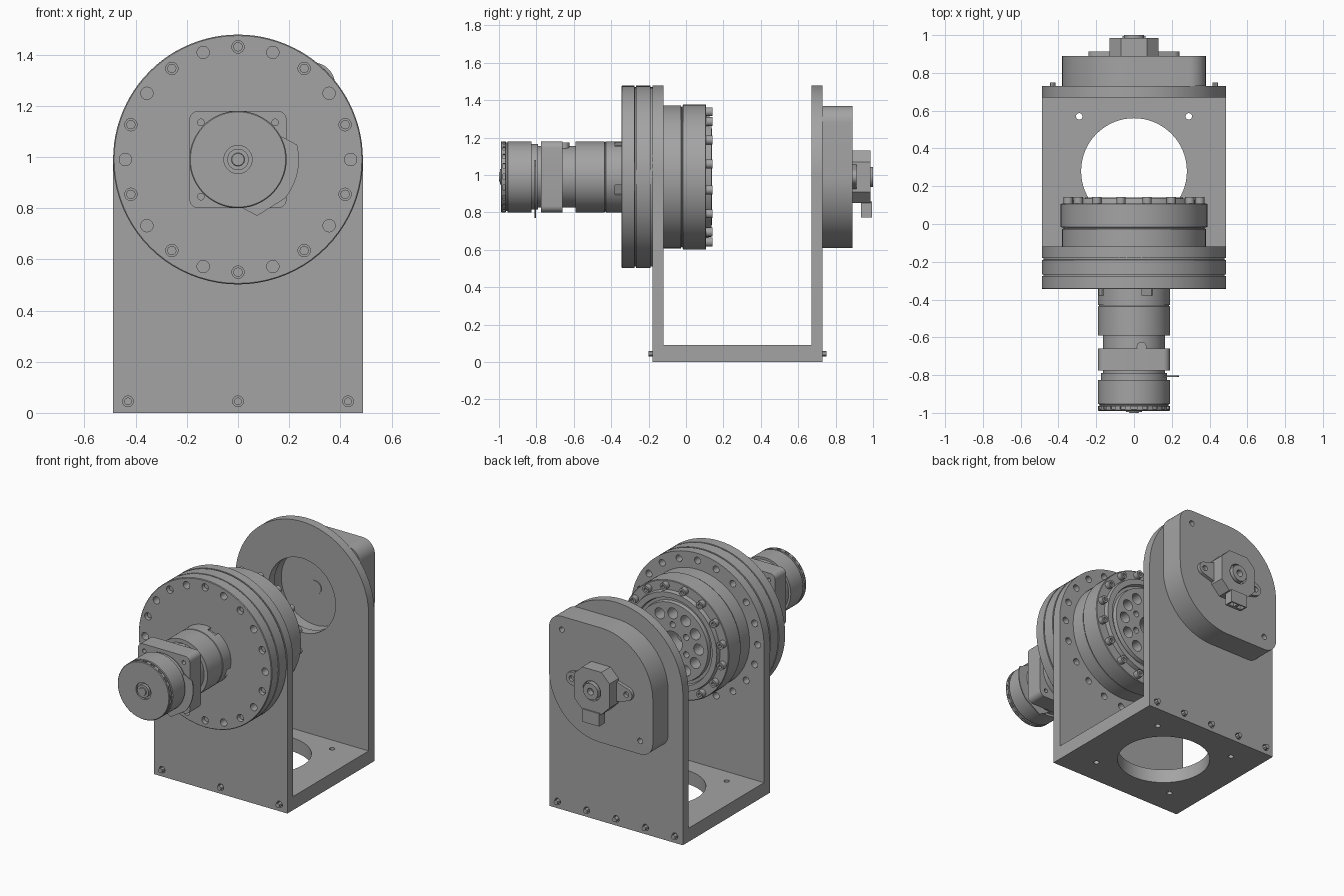
import bpy, bmesh, math
from mathutils import Vector, Matrix

cube = bpy.data.objects.get("Cube")
if cube:
    bpy.data.objects.remove(cube)

grey = bpy.data.materials.new("machined_grey")
grey.use_nodes = True
GREY = (0.37, 0.37, 0.37, 1)
grey.diffuse_color = GREY
grey.node_tree.nodes["Principled BSDF"].inputs["Base Color"].default_value = GREY

AXIS = 0.99   # height of the shared rotation axis
RIM = 0.488   # rim radius and half width of the bracket


def cyl(bm, r, a, b, segs=24):
    a, b = Vector(a), Vector(b)
    turn = (b - a).to_track_quat('Z', 'Y').to_matrix().to_4x4()
    bmesh.ops.create_cone(bm, cap_ends=True, segments=segs, radius1=r, radius2=r,
                          depth=(b - a).length,
                          matrix=Matrix.Translation((a + b) / 2) @ turn)


def ycyl(bm, r, x, z, y0, y1, segs=24):
    cyl(bm, r, (x, y0, AXIS + z), (x, y1, AXIS + z), segs)


def box(bm, x, y, z, sx, sy, sz, roll=0):
    # box placed around the axis, rolled about it
    m = (Matrix.Translation((0, 0, AXIS)) @ Matrix.Rotation(roll, 4, 'Y')
         @ Matrix.Translation((x, y, z)) @ Matrix.Diagonal((sx, sy, sz, 1)))
    bmesh.ops.create_cube(bm, size=1, matrix=m)


def prism(bm, outline, y0, y1):
    rings = [[bm.verts.new((x, y, AXIS + z)) for x, z in outline] for y in (y0, y1)]
    skin(bm, rings)


def lathe(bm, profile, segs=80):
    rings = []
    for y, r in profile:
        angles = [2 * math.pi * i / segs for i in range(segs)]
        rings.append([bm.verts.new((r * math.cos(t), y, AXIS + r * math.sin(t))) for t in angles])
    skin(bm, rings)


def skin(bm, rings):
    n = len(rings[0])
    for p, q in zip(rings, rings[1:]):
        for i in range(n):
            bm.faces.new((p[i], p[(i + 1) % n], q[(i + 1) % n], q[i]))
    bm.faces.new(rings[0])
    bm.faces.new(rings[-1])


def arc(cx, cz, r, a0, a1, n=12):
    angles = [math.radians(a0 + (a1 - a0) * i / n) for i in range(n + 1)]
    return [(cx + r * math.cos(t), cz + r * math.sin(t)) for t in angles]


def ring(n, r, offset=0):
    return [(r * math.cos(t), r * math.sin(t), t) for t in
            (math.radians(offset) + 2 * math.pi * i / n for i in range(n))]


def to_object(name, bm):
    bmesh.ops.recalc_face_normals(bm, faces=bm.faces)
    mesh = bpy.data.meshes.new(name)
    bm.to_mesh(mesh)
    bm.free()
    ob = bpy.data.objects.new(name, mesh)
    bpy.context.collection.objects.link(ob)
    return ob


def finish(name, bm, holes=None):
    ob = to_object(name, bm)
    ob.data.materials.append(grey)
    bpy.ops.object.select_all(action='DESELECT')
    ob.select_set(True)
    bpy.context.view_layer.objects.active = ob
    if holes:
        cutter = to_object("cutter", holes)
        cutter.hide_render = True
        mod = ob.modifiers.new("holes", 'BOOLEAN')
        mod.operation, mod.solver, mod.object = 'DIFFERENCE', 'EXACT', cutter
        bpy.ops.object.modifier_apply(modifier=mod.name)
        bpy.data.objects.remove(cutter)
    bpy.ops.object.shade_smooth_by_angle(angle=math.radians(30))
    return ob


# Bracket: two arched plates on a drilled base
arch = [(-RIM, -AXIS), (RIM, -AXIS)] + arc(0, 0, RIM, 0, 180, 48)
bolts = bmesh.new()
for name, y0, y1, count, face in (("front_plate", -0.18, -0.12, 3, -0.18),
                                  ("back_plate", 0.67, 0.73, 5, 0.73)):
    bm, holes = bmesh.new(), bmesh.new()
    prism(bm, arch, y0, y1)
    for i in range(count):
        x = -0.43 + 0.86 * i / (count - 1)
        ycyl(holes, 0.021, x, 0.045 - AXIS, face - 0.03, face + 0.03)
        ycyl(bolts, 0.015, x, 0.045 - AXIS, face - 0.02, face + 0.02, 12)
    if name == "front_plate":
        for x, z, t in ring(20, 0.44):
            ycyl(holes, 0.022, x, z, y0 - 0.02, y1 + 0.02)
    else:
        ycyl(holes, 0.245, 0, 0, y0 - 0.02, y1 + 0.02, 64)
    finish(name, bm, holes)
finish("bracket_bolts", bolts)

bm, holes = bmesh.new(), bmesh.new()
box(bm, 0, 0.275, 0.045 - AXIS, 2 * RIM, 0.79, 0.09)
cyl(holes, 0.28, (0, 0.28, -0.1), (0, 0.28, 0.2), 64)
for x in (-0.29, 0.29):
    for y in (-0.01, 0.57):
        cyl(holes, 0.017, (x, y, -0.1), (x, y, 0.2))
finish("base_plate", bm, holes)

# Front flange with a ring of bolt holes
bm, holes, screws = bmesh.new(), bmesh.new(), bmesh.new()
lathe(bm, [(-0.345, RIM - 0.004), (-0.341, RIM), (-0.275, RIM), (-0.274, 0.48), (-0.268, 0.48),
           (-0.267, RIM), (-0.19, RIM), (-0.189, 0.48), (-0.18, 0.48)])
for i, (x, z, t) in enumerate(ring(20, 0.44)):
    ycyl(holes, 0.024, x, z, -0.4, -0.29)
    if i % 2:
        ycyl(screws, 0.018, x, z, -0.325, -0.28, 16)
finish("front_flange", bm, holes)
finish("flange_screws", screws)

# Gear unit between the plates, with drilled output face
bm, holes, screws = bmesh.new(), bmesh.new(), bmesh.new()
lathe(bm, [(-0.121, 0.382), (-0.026, 0.382), (-0.025, 0.374), (-0.018, 0.374), (-0.017, 0.388),
           (0.105, 0.388), (0.108, 0.384), (0.108, 0.325), (0.135, 0.32), (0.135, 0.285),
           (0.115, 0.28), (0.115, 0.262), (0.14, 0.258)])
ycyl(holes, 0.07, 0, 0, 0.0, 0.2, 32)
for x, z, t in ring(12, 0.19):
    ycyl(holes, 0.036, x, z, 0.04, 0.2)
for x, z, t in ring(6, 0.115, 30):
    ycyl(holes, 0.02, x, z, 0.06, 0.2)
for x, z, t in ring(16, 0.355, 11.25):
    ycyl(screws, 0.024, x, z, 0.1, 0.142)
finish("gear_unit", bm, holes)
sockets = bmesh.new()
for x, z, t in ring(16, 0.355, 11.25):
    ycyl(sockets, 0.012, x, z, 0.125, 0.16, 6)
finish("gear_screws", screws, sockets)

# Motor: gearhead, square mount, end cap
bm, holes = bmesh.new(), bmesh.new()
lathe(bm, [(-0.34, 0.19), (-0.428, 0.19), (-0.43, 0.186), (-0.434, 0.186), (-0.436, 0.19),
           (-0.59, 0.19), (-0.59, 0.165), (-0.79, 0.165), (-0.79, 0.175), (-0.83, 0.175)])
for x, z, t in ring(4, 0.19, 22):
    box(holes, 0.19, -0.362, 0, 0.04, 0.035, 0.06, t)
finish("gearhead", bm, holes)

bm, holes = bmesh.new(), bmesh.new()
square = []
for i, (sx, sz) in enumerate(((1, 1), (-1, 1), (-1, -1), (1, -1))):
    square += arc(sx * 0.155, sz * 0.155, 0.035, 90 * i, 90 * i + 90, 6)
    ycyl(holes, 0.013, sx * 0.145, sz * 0.145, -0.8, -0.6, 16)
prism(bm, square, -0.775, -0.66)
finish("motor_mount", bm, holes)

bm = bmesh.new()
cyl(bm, 0.026, (0.04, -0.65, AXIS + 0.1), (0.04, -0.65, AXIS + 0.185), 20)
finish("cable_port", bm)

bm = bmesh.new()
prism(bm, [(-0.02, -0.17), (0.075, -0.22)] + arc(0, 0, 0.238, -40, 14) + [(0.17, 0.09)], -0.81, -0.803)
finish("circuit_board", bm)

bm, holes = bmesh.new(), bmesh.new()
lathe(bm, [(-0.825, 0.19), (-0.953, 0.19), (-0.955, 0.183), (-0.962, 0.183), (-0.964, 0.19),
           (-0.986, 0.19), (-0.99, 0.186)])
ycyl(holes, 0.055, 0, 0, -1.05, -0.975, 40)
for x, z, t in ring(20, 0.19):
    box(holes, 0.19, -0.973, 0, 0.02, 0.012, 0.03, t)
finish("motor_cap", bm, holes)

bm = bmesh.new()
lathe(bm, [(-0.97, 0.042), (-0.995, 0.042), (-0.995, 0.026), (-1.0, 0.024)], 32)
finish("motor_hub", bm)

# Rear cover: round housing with two screw corners
bm, holes = bmesh.new(), bmesh.new()
outline = []
for a in (0, 180):
    s = 1 if a == 0 else -1
    outline += arc(s * 0.29, s * 0.29, 0.09, a, a + 90, 8) + arc(0, 0, 0.38, a + 90, a + 180, 28)
    ycyl(holes, 0.018, s * 0.287, s * 0.292, 0.82, 0.95)
prism(bm, outline, 0.73, 0.89)
ycyl(holes, 0.25, 0, 0, 0.7, 0.81, 64)
ycyl(holes, 0.045, 0, 0, 0.805, 0.95)
for x in (-0.2, -0.145):
    ycyl(holes, 0.013, x, 0, 0.805, 0.86, 12)
finish("rear_cover", bm, holes)

# Encoder on the rear cover
bm, holes = bmesh.new(), bmesh.new()
prism(bm, arc(0.2, 0, 0.042, -70, 70) + arc(0, 0, 0.1, 70, 110, 6)
      + arc(-0.2, 0, 0.042, 110, 250) + arc(0, 0, 0.1, 250, 290, 6), 0.888, 0.912)
for x in (-0.2, 0.2):
    ycyl(holes, 0.018, x, 0, 0.85, 0.95)
finish("encoder_ears", bm, holes)

bm, holes = bmesh.new(), bmesh.new()
prism(bm, [(sx * x, sz * z) for sx, sz, order in ((1, 1, 1), (-1, 1, -1), (-1, -1, 1), (1, -1, -1))
           for x, z in [(0.13, 0.08), (0.07, 0.14)][::order]], 0.89, 0.986)
ycyl(holes, 0.065, 0, 0, 0.96, 1.05, 32)
finish("encoder_body", bm, holes)

bm, holes = bmesh.new(), bmesh.new()
ycyl(bm, 0.054, 0, 0, 0.93, 1.0, 32)
ycyl(holes, 0.022, 0, 0, 0.96, 1.05)
finish("encoder_hub", bm, holes)

bm, holes = bmesh.new(), bmesh.new()
box(bm, 0, 0.965, -0.175, 0.12, 0.06, 0.085)
for x in (-0.03, 0.03):
    box(holes, x, 0.97, -0.21, 0.04, 0.035, 0.06)
finish("encoder_connector", bm, holes)
